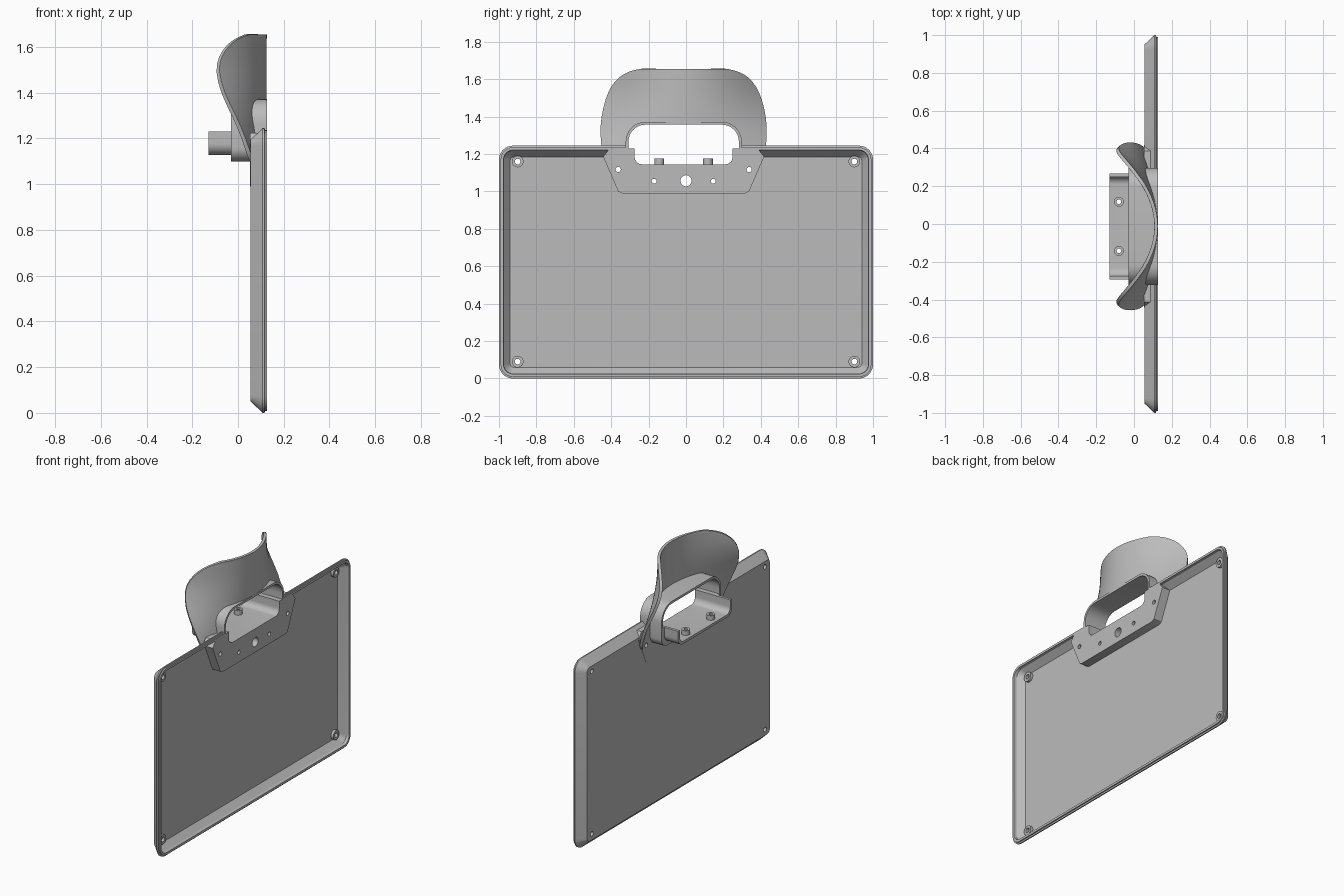
import bpy, bmesh, math
from mathutils import Matrix, Vector

if "Cube" in bpy.data.objects:
    bpy.data.objects.remove(bpy.data.objects["Cube"], do_unlink=True)

grey = bpy.data.materials.new("plain_grey")
grey.use_nodes = True
grey.diffuse_color = (0.5, 0.5, 0.5, 1)
grey.node_tree.nodes["Principled BSDF"].inputs["Base Color"].default_value = (0.5, 0.5, 0.5, 1)

CY = -0.0125   # centre line of the handle assembly


def finish(name, bm, recalc=True):
    if recalc:
        bmesh.ops.recalc_face_normals(bm, faces=bm.faces[:])
    mesh = bpy.data.meshes.new(name)
    bm.to_mesh(mesh)
    bm.free()
    mesh.materials.append(grey)
    ob = bpy.data.objects.new(name, mesh)
    bpy.context.collection.objects.link(ob)
    return ob


def activate(ob):
    bpy.ops.object.select_all(action="DESELECT")
    ob.select_set(True)
    bpy.context.view_layer.objects.active = ob


def apply_mod(ob, kind, **settings):
    activate(ob)
    mod = ob.modifiers.new(kind.lower(), kind)
    for key, value in settings.items():
        setattr(mod, key, value)
    bpy.ops.object.modifier_apply(modifier=mod.name)


def cut(ob, cutters):
    for c in cutters:
        apply_mod(ob, "BOOLEAN", operation="DIFFERENCE", solver="EXACT", object=c)


def smooth(ob):
    activate(ob)
    bpy.ops.object.shade_smooth_by_angle(angle=math.radians(30))


def rounded(y0, y1, z0, z1, r_low, r_top, steps=8):
    """Outline of a rectangle with rounded corners in the y-z plane."""
    pts = []
    corners = ((y1, z1, -1, -1, r_top), (y0, z1, 1, -1, r_top),
               (y0, z0, 1, 1, r_low), (y1, z0, -1, 1, r_low))
    for i, (y, z, sy, sz, r) in enumerate(corners):
        if r == 0:
            pts.append((y, z))
            continue
        for s in range(steps + 1):
            a = (i + s / steps) * math.pi / 2
            pts.append((y + sy * r + r * math.cos(a), z + sz * r + r * math.sin(a)))
    return pts


def loft(name, sections):
    """Join matching outlines, each given with its x, and cap both ends."""
    bm = bmesh.new()
    rings = [[bm.verts.new((x, y, z)) for y, z in pts] for x, pts in sections]
    for a, b in zip(rings, rings[1:]):
        n = len(a)
        for i in range(n):
            j = (i + 1) % n
            bm.faces.new((a[i], a[j], b[j], b[i]))
    bm.faces.new(rings[0])
    bm.faces.new(rings[-1])
    return finish(name, bm)


def extrude(name, pts, x0, x1):
    return loft(name, [(x0, pts), (x1, pts)])


def cylinder(name, start, axis, length, r, seg=24):
    bm = bmesh.new()
    turn = Vector((0, 0, 1)).rotation_difference(Vector(axis)).to_matrix().to_4x4()
    place = Matrix.Translation(Vector(start) + Vector(axis) * length / 2) @ turn
    bmesh.ops.create_cone(bm, cap_ends=True, segments=seg, radius1=r, radius2=r,
                          depth=length, matrix=place)
    return finish(name, bm)


# Shallow tray with sloping sides and a stepped lip, open towards +x
def tray_section(inset, x):
    r = max(0.075 - inset, 0.02)
    return x, rounded(-1 + inset, 1 - inset, inset, 1.245 - inset, r, r)


tray = loft("tray", [tray_section(*s) for s in (
    (0.05, 0.055), (0, 0.108), (0, 0.116), (0.009, 0.118), (0.009, 0.126),
    (0.024, 0.126), (0.026, 0.108), (0.06, 0.068))])

# Cutters for the handle opening and the fixing holes
opening = [
    extrude("opening_upper", rounded(CY - 0.295, CY + 0.295, 1.23, 1.357, 0, 0.09), -0.3, 0.3),
    extrude("opening_lower", rounded(CY - 0.262, CY + 0.262, 1.145, 1.26, 0.04, 0), -0.3, 0.3)]
plate_holes = [cylinder("plate_hole", (-0.3, y, z), (1, 0, 0), 0.6, r) for y, z, r in (
    (0, 1.057, 0.03), (CY - 0.158, 1.055, 0.013), (CY + 0.158, 1.055, 0.013),
    (CY - 0.35, 1.117, 0.014), (CY + 0.35, 1.117, 0.014))]
corner_spots = [(y, z) for y in (-0.9, 0.9) for z in (0.09, 1.16)]
corner_holes = [cylinder("corner_hole", (-0.3, y, z), (1, 0, 0), 0.6, 0.015)
                for y, z in corner_spots]

cut(tray, opening + plate_holes + corner_holes)

# Screw bosses in the tray corners
for (y, z), hole in zip(corner_spots, corner_holes):
    boss = cylinder("corner_boss", (0.06, y, z), (1, 0, 0), 0.025, 0.031)
    cut(boss, [hole])
    smooth(boss)

# Mounting plate with slanted ends
half = [(0.33, 0.99), (0.35, 1.0), (0.43, 1.185), (0.4, 1.225)]
plate = extrude("mounting_plate", [(CY + y, z) for y, z in half]
                + [(CY - y, z) for y, z in reversed(half)], 0.053, 0.126)
cut(plate, opening + plate_holes)

# Handle ring around the opening
ring = extrude("handle_ring", rounded(CY - 0.31, CY + 0.31, 1.1, 1.372, 0.06, 0.105), -0.03, 0.126)
cut(ring, opening)

# Low channel running out behind the ring
channel = extrude("channel", rounded(CY - 0.28, CY + 0.28, 1.128, 1.23, 0.05, 0), -0.13, 0.05)
cut(channel, opening[1:])
peg_holes = []
for y in (CY - 0.13, CY + 0.13):
    hole = cylinder("peg_hole", (-0.08, y, 1.05), (0, 0, 1), 0.2, 0.012)
    peg = cylinder("peg", (-0.08, y, 1.135), (0, 0, 1), 0.04, 0.026)
    cut(peg, [hole])
    smooth(peg)
    peg_holes.append(hole)
cut(channel, peg_holes)

# Curved shield: each row is height, half width and curvature
rows = ((1.10, 0.41, 0.36), (1.2, 0.435, 0.48), (1.3, 0.447, 0.67), (1.4, 0.442, 0.96),
        (1.5, 0.417, 1.23), (1.56, 0.39, 1.31), (1.61, 0.35, 1.34), (1.64, 0.30, 1.35),
        (1.655, 0.24, 1.35))
N = 24
bm = bmesh.new()
grid = []
for z, width, bend in rows:
    ys = [width * (2 * i / N - 1) for i in range(N + 1)]
    grid.append([bm.verts.new((0.126 - bend * y * y, CY + y, z)) for y in ys])
for low, high in zip(grid, grid[1:]):
    for i in range(N):
        bm.faces.new((low[i], low[i + 1], high[i + 1], high[i]))
shield = finish("curved_shield", bm, recalc=False)
apply_mod(shield, "SUBSURF", levels=1)
apply_mod(shield, "SOLIDIFY", thickness=0.018, offset=-1)
cut(shield, opening + plate_holes)

for ob in (tray, plate, ring, channel, shield):
    smooth(ob)

# Remove the cutters
for c in opening + plate_holes + corner_holes + peg_holes:
    bpy.data.objects.remove(c, do_unlink=True)
